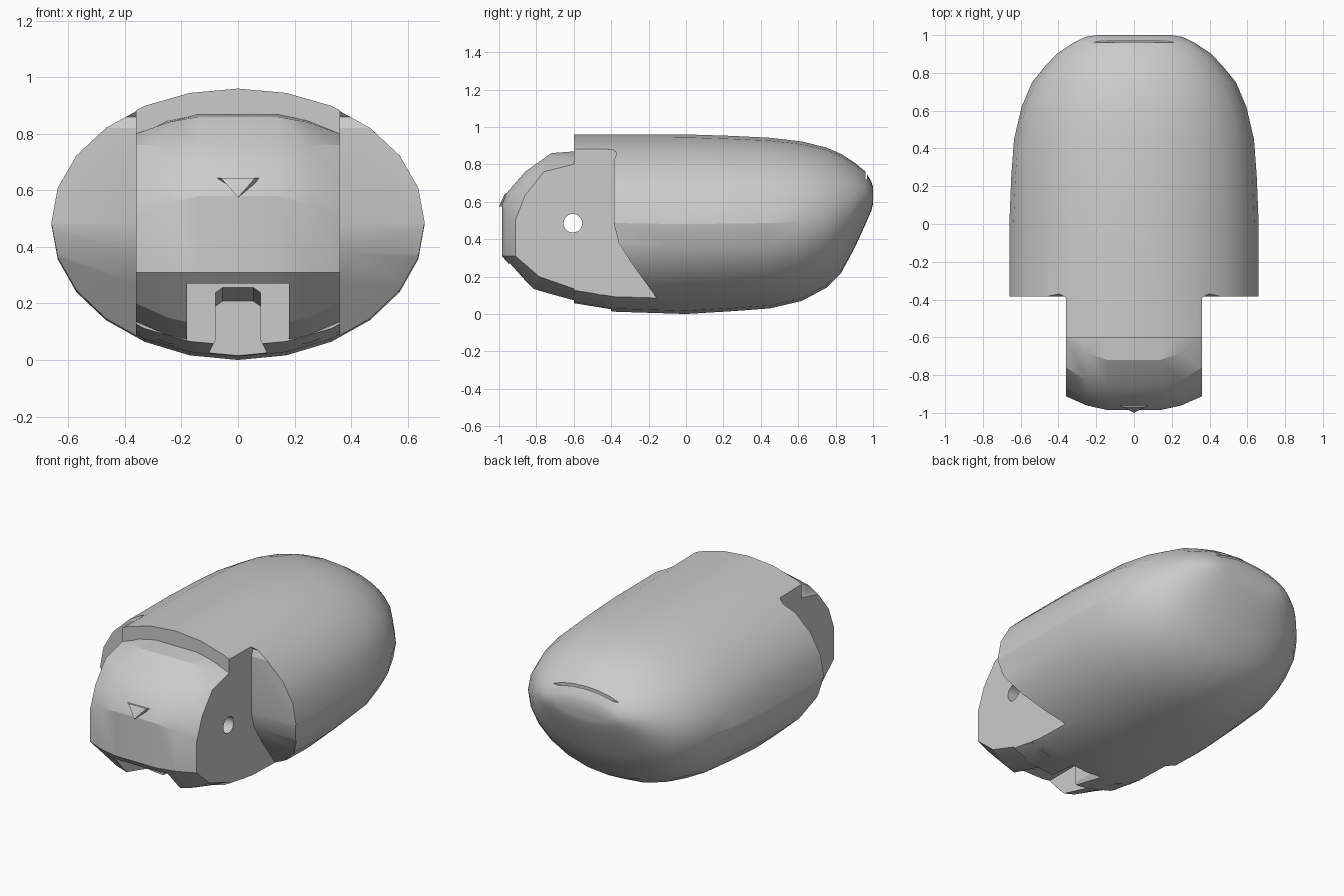
import bpy, bmesh, math

if "Cube" in bpy.data.objects:
    bpy.data.objects.remove(bpy.data.objects["Cube"])


def loft(name, rings):
    """Skin closed rings of equal point count and cap both ends."""
    bm = bmesh.new()
    rows = [[bm.verts.new(p) for p in r] for r in rings]
    n = len(rows[0])
    for a, b in zip(rows, rows[1:]):
        for i in range(n):
            bm.faces.new((a[i], a[(i + 1) % n], b[(i + 1) % n], b[i]))
    bm.faces.new(rows[0])
    bm.faces.new(rows[-1])
    bmesh.ops.recalc_face_normals(bm, faces=bm.faces)
    me = bpy.data.meshes.new(name)
    bm.to_mesh(me)
    bm.free()
    ob = bpy.data.objects.new(name, me)
    bpy.context.collection.objects.link(ob)
    return ob


def prism(name, profile, x0, x1):
    """Extrude a (y, z) outline along x."""
    return loft(name, [[(x, y, z) for y, z in profile] for x in (x0, x1)])


def boolean(target, tool, op='DIFFERENCE'):
    bpy.context.view_layer.objects.active = target
    m = target.modifiers.new(op, 'BOOLEAN')
    m.operation, m.object, m.solver = op, tool, 'EXACT'
    bpy.ops.object.modifier_apply(modifier=m.name)
    bpy.data.objects.remove(tool, do_unlink=True)


# Egg-shaped shell: y, half width, bottom, top
STATIONS = [(-.60, .66, .05, .96), (-.38, .66, .012, .96), (0, .66, 0, .96),
            (.25, .65, .015, .952), (.45, .635, .03, .942), (.62, .595, .07, .922),
            (.75, .54, .14, .89), (.83, .475, .22, .855), (.90, .41, .35, .81),
            (.96, .32, .48, .76), (.99, .26, .55, .71), (1.0, .20, .59, .68)]
SEG = 24
rings = []
for y, w, lo, hi in STATIONS:
    c, r = (lo + hi) / 2, (hi - lo) / 2
    rings.append([(w * math.cos(2 * math.pi * i / SEG), y,
                   c + r * math.sin(2 * math.pi * i / SEG)) for i in range(SEG)])
body = loft("body_shell", rings)

# Side cutaways either side of the head, sloping back underneath
arch = [(-1.3, -.2), (.03, -.2), (-.16, .09), (-.29, .27), (-.36, .38),
        (-.385, .48), (-.385, .82), (-.37, .86), (-.41, .90), (-.41, 1.2), (-1.3, 1.2)]
for s in (-1, 1):
    boolean(body, prism("arch_cutter", arch, s * .36, s * .9))

# Head: side outlines lofted across the width
edge = [(-.45, .80), (-.60, .80), (-.76, .76), (-.86, .635), (-.912, .50),
        (-.912, .31), (-.785, .20), (-.60, .135), (-.45, .10)]
middle = [(-.45, .88), (-.72, .86), (-.86, .76), (-.96, .645), (-.985, .58),
          (-.985, .31), (-.82, .125), (-.60, .065), (-.45, .04)]
between = [((a + 2 * b) / 3, (c + 2 * d) / 3) for (a, c), (b, d) in zip(edge, middle)]
sections = [(-.36, edge), (-.25, between), (-.14, middle),
            (.14, middle), (.25, between), (.36, edge)]
head = loft("head", [[(x, y, z) for y, z in pr] for x, pr in sections])
boolean(body, head, 'UNION')

# Notch under the chin and the narrower channel behind it
boolean(body, prism("chin_cutter", [(-1.2, -.1), (-.6, -.1), (-.6, .27), (-1.2, .27)],
                    -.18, .18))
channel = [(-.10, -.1), (-.10, .03), (-.08, .07), (-.08, .25), (-.055, .268),
           (.055, .268), (.08, .25), (.08, .07), (.10, .03), (.10, -.1)]
boolean(body, loft("channel_cutter", [
    [(x, -.65, z) for x, z in channel],
    [(x, -.40, z if z < .2 else z - .06) for x, z in channel]]))

# Axle hole through the head
bpy.ops.mesh.primitive_cylinder_add(vertices=20, radius=.05, depth=2,
                                    location=(0, -.605, .485),
                                    rotation=(0, math.pi / 2, 0))
boolean(body, bpy.context.object)

# Narrow crease at the tail
boolean(body, prism("tail_cutter", [(.96, .72), (.968, .72), (.968, .9), (.96, .9)],
                    -.24, .24))

# Small beak-like nose
nose = loft("nose", [[(-.085, -.955, .645), (.085, -.955, .645), (0, -.97, .575)],
                     [(-.06, -.968, .643), (.06, -.968, .643), (0, -1.0, .575)]])

for ob in (body, nose):
    bpy.ops.object.select_all(action='DESELECT')
    ob.select_set(True)
    bpy.context.view_layer.objects.active = ob
    bpy.ops.object.shade_smooth_by_angle(angle=math.radians(20))
